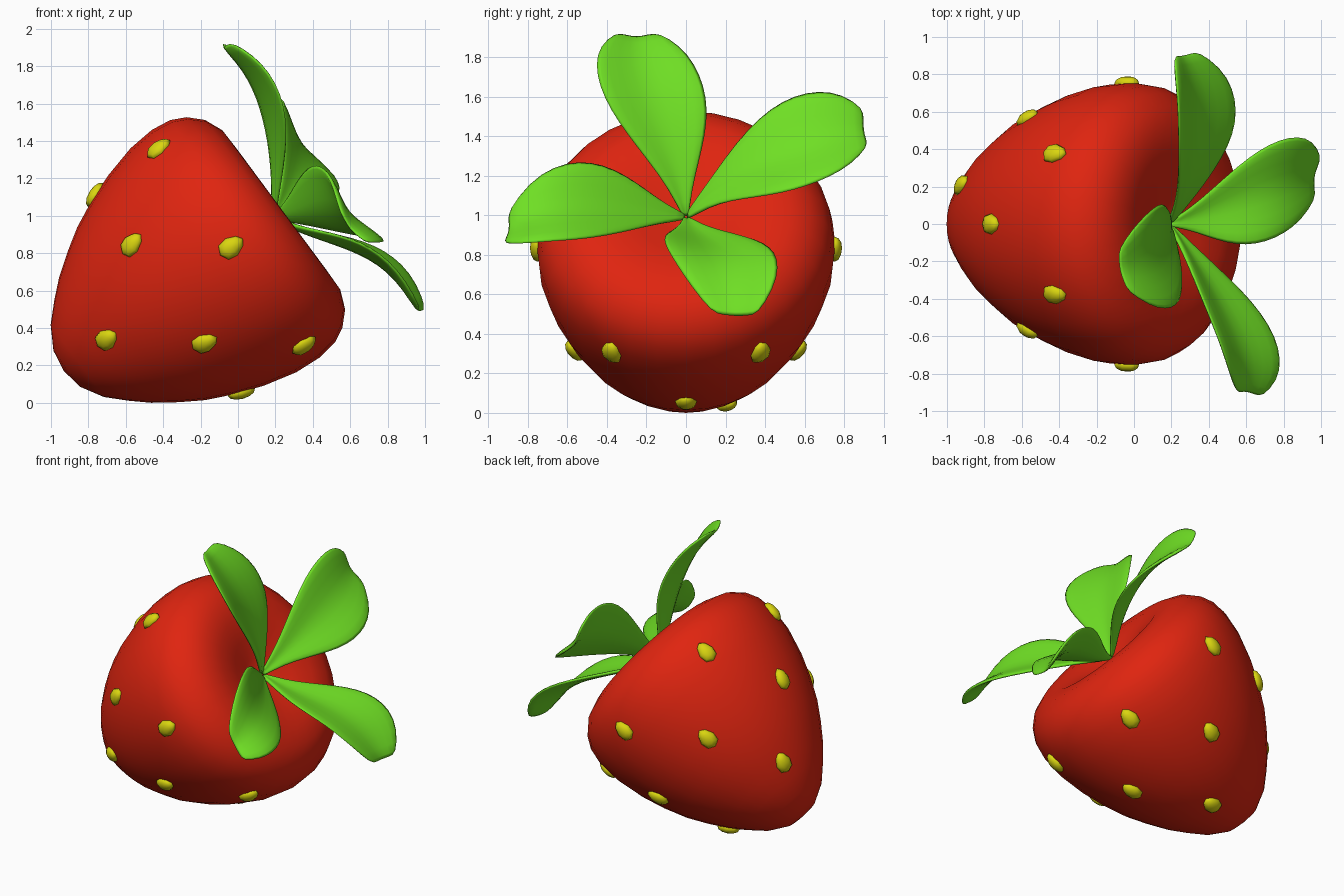
import bpy, bmesh, math
from mathutils import Vector, Matrix

if "Cube" in bpy.data.objects:
    bpy.data.objects.remove(bpy.data.objects["Cube"])


def material(name, rgb):
    m = bpy.data.materials.new(name)
    m.diffuse_color = (*rgb, 1)
    m.use_nodes = True
    m.node_tree.nodes["Principled BSDF"].inputs["Base Color"].default_value = m.diffuse_color
    return m


RED = material("berry red", (0.74, 0.018, 0.005))
GREEN = material("leaf green", (0.16, 0.74, 0.018))
YELLOW = material("seed yellow", (0.70, 0.67, 0.005))

# Tilted berry frame: local z runs from tip to stem
TILT = Matrix.Translation((0.19, 0, 1.0)) @ Matrix.Rotation(math.radians(53.5), 4, 'Y')
AXIS = (TILT.to_3x3() @ Vector((0, 0, 1))).normalized()

# Radius / height along the axis, from tip to dimpled top
PROFILE = [(0, -1.395), (0.12, -1.375), (0.24, -1.305), (0.335, -1.21), (0.415, -1.12),
           (0.50, -1.0), (0.575, -0.88), (0.645, -0.73), (0.70, -0.58), (0.745, -0.40),
           (0.756, -0.25), (0.74, -0.14), (0.70, -0.06), (0.63, 0.01), (0.53, 0.052),
           (0.40, 0.055), (0.25, 0.02), (0.11, -0.035), (0, -0.06)]


def finish(name, bm, mat):
    bmesh.ops.recalc_face_normals(bm, faces=bm.faces)
    me = bpy.data.meshes.new(name)
    bm.to_mesh(me)
    bm.free()
    for p in me.polygons:
        p.use_smooth = True
    me.materials.append(mat)
    ob = bpy.data.objects.new(name, me)
    bpy.context.collection.objects.link(ob)
    return ob


# Berry body: lathe
bm = bmesh.new()
vs = [bm.verts.new((r, 0, z)) for r, z in PROFILE]
es = [bm.edges.new(pair) for pair in zip(vs, vs[1:])]
bmesh.ops.spin(bm, geom=vs + es, cent=(0, 0, 0), axis=(0, 0, 1),
               angle=math.tau, steps=32, use_merge=False, use_duplicate=False)
bmesh.ops.remove_doubles(bm, verts=bm.verts, dist=0.001)
bm.transform(TILT)
finish("berry_body", bm, RED)


def radius_at(z):
    for (r0, z0), (r1, z1) in zip(PROFILE, PROFILE[1:]):
        if z0 <= z <= z1:
            return r0 + (r1 - r0) * (z - z0) / (z1 - z0)
    return 0


# Seeds: three rings around the axis
def add_seed(index, z, angle):
    r = radius_at(z)
    slope = (radius_at(z + 0.06) - radius_at(z - 0.06)) / 0.12
    a = math.radians(angle)
    out = Vector((-math.cos(a), math.sin(a), 0))
    along = (out * slope + Vector((0, 0, 1))).normalized()
    side = Vector((math.sin(a), math.cos(a), 0))
    normal = along.cross(side).normalized()
    if normal.dot(out) < 0:
        normal = -normal
    rot = Matrix((side, along, normal)).transposed().to_4x4()
    bm = bmesh.new()
    bmesh.ops.create_uvsphere(bm, u_segments=8, v_segments=6, radius=1)
    for v in bm.verts:
        taper = 1 - 0.25 * v.co.y
        v.co = Vector((v.co.x * 0.055 * taper, v.co.y * 0.075, v.co.z * 0.036))
    bm.transform(TILT @ Matrix.Translation(out * r + Vector((0, 0, z))) @ rot)
    finish("seed_%02d" % index, bm, YELLOW)


RINGS = [(-0.28, 30, 6), (-0.70, 0, 6), (-1.11, 30, 3)]
n = 0
for z, start, count in RINGS:
    for k in range(count):
        n += 1
        add_seed(n, z, start + 360 * k / count)

# Leaves: midline through a shared base, plus half-width vector
BASE = Vector((0.19, 0, 0.99))
LEAVES = {
    "leaf_top": ((.20, -.09, 1.36), (.13, -.19, 1.68), (-.07, -.25, 1.92), (-.06, .27, .0)),
    "leaf_back": ((.33, .30, 1.23), (.37, .62, 1.375), (.27, .91, 1.44), (.16, .03, -.235)),
    "leaf_lower": ((.48, .09, .89), (.76, .19, .78), (.98, .25, .49), (.04, .28, -.01)),
    "leaf_front": ((.41, -.30, 1.04), (.585, -.62, 1.055), (.61, -.91, .93), (.17, -.03, -.205)),
}
WIDTHS = [.05, .22, .48, .74, .93, 1.0, .95, .78, .40]


def midline(p, t):
    # Smooth curve through four evenly spaced points
    s = t * 3
    out = Vector((0, 0, 0))
    for i in range(4):
        w = 1
        for j in range(4):
            if j != i:
                w *= (s - j) / (i - j)
        out += p[i] * w
    return out


def add_leaf(name, data):
    pts = [BASE] + [Vector(d) for d in data[:3]]
    side = Vector(data[3])
    bm = bmesh.new()
    rows = []
    last = len(WIDTHS) - 1
    for i, w in enumerate(WIDTHS):
        t = i / last
        c = midline(pts, t)
        tangent = midline(pts, t + 0.01) - midline(pts, t - 0.01)
        up = tangent.cross(side).normalized()
        if up.dot(AXIS) < 0:
            up = -up
        row = []
        for u in (-1, -.5, 0, .5, 1):
            cup = (abs(u) - 0.6) * 0.07 * w
            row.append(bm.verts.new(c + side * (w * u) + up * cup))
        rows.append(row)
    for r0, r1 in zip(rows, rows[1:]):
        for k in range(4):
            bm.faces.new((r0[k], r0[k + 1], r1[k + 1], r1[k]))
    ob = finish(name, bm, GREEN)
    sol = ob.modifiers.new("thickness", 'SOLIDIFY')
    sol.thickness = 0.025
    sol.offset = 0
    sub = ob.modifiers.new("smooth", 'SUBSURF')
    sub.levels = sub.render_levels = 1


for name, data in LEAVES.items():
    add_leaf(name, data)
